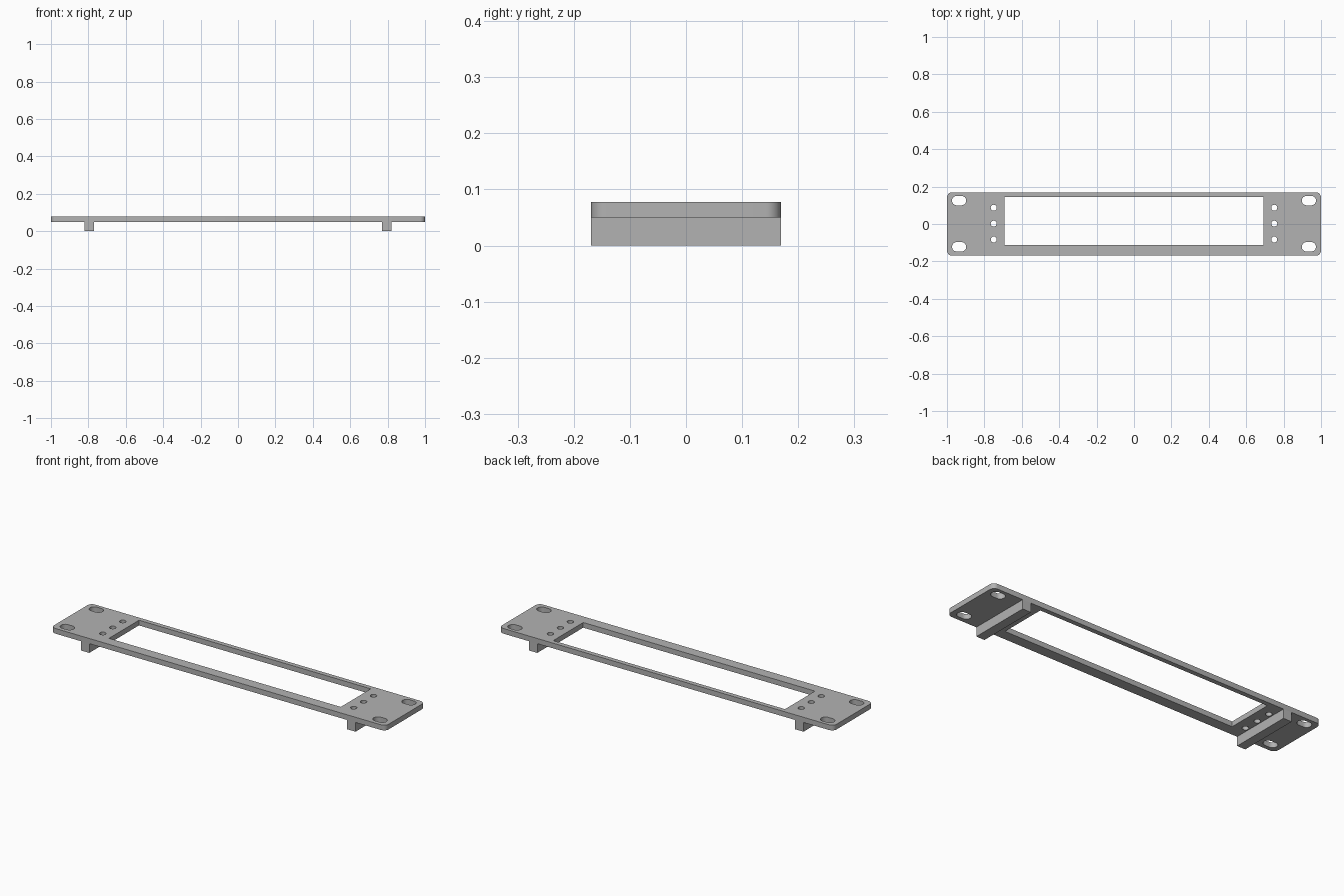
import bpy
from math import cos, sin, pi

cube = bpy.data.objects.get("Cube")
if cube:
    bpy.data.objects.remove(cube)

GREY = (0.45, 0.45, 0.45, 1)
grey = bpy.data.materials.new("plain grey")
grey.use_nodes = True
grey.diffuse_color = GREY
grey.node_tree.nodes["Principled BSDF"].inputs["Base Color"].default_value = GREY

HALF_Y, RIB_TOP, PLATE_TOP = 0.169, 0.05, 0.078


def rounded(cx, cy, hx, hy, r, steps=8):
    """Outline of a rectangle with round corners; slots and circles too."""
    pts = []
    for k, (sx, sy) in enumerate([(1, 1), (-1, 1), (-1, -1), (1, -1)]):
        for i in range(steps + 1):
            a = (k + i / steps) * pi / 2
            p = (cx + sx * (hx - r) + r * cos(a), cy + sy * (hy - r) + r * sin(a))
            if not pts or abs(p[0] - pts[-1][0]) + abs(p[1] - pts[-1][1]) > 1e-5:
                pts.append(p)
    if abs(pts[0][0] - pts[-1][0]) + abs(pts[0][1] - pts[-1][1]) < 1e-5:
        pts.pop()
    return pts


def plate(name, outlines, z0, z1):
    """Solid plate: first outline is the rim, the others are openings."""
    curve = bpy.data.curves.new(name, "CURVE")
    curve.dimensions = "2D"
    curve.fill_mode = "BOTH"
    curve.extrude = (z1 - z0) / 2
    for pts in outlines:
        spline = curve.splines.new("POLY")
        spline.points.add(len(pts) - 1)
        for point, (x, y) in zip(spline.points, pts):
            point.co = (x, y, 0, 1)
        spline.use_cyclic_u = True
    curve.materials.append(grey)
    obj = bpy.data.objects.new(name, curve)
    obj.location.z = (z0 + z1) / 2
    bpy.context.collection.objects.link(obj)
    bpy.ops.object.select_all(action="DESELECT")
    obj.select_set(True)
    bpy.context.view_layer.objects.active = obj
    bpy.ops.object.convert(target="MESH")
    bpy.ops.object.mode_set(mode="EDIT")
    bpy.ops.mesh.select_all(action="SELECT")
    bpy.ops.mesh.remove_doubles(threshold=1e-5)
    bpy.ops.mesh.normals_make_consistent(inside=False)
    bpy.ops.object.mode_set(mode="OBJECT")
    bpy.ops.object.shade_smooth_by_angle(angle=pi / 6)


# Face plate with window, mounting slots and screw holes
outlines = [rounded(0, 0, 1, HALF_Y, 0.027),
            [(-0.693, -0.112), (0.693, -0.112), (0.693, 0.144), (-0.693, 0.144)]]
for side in (-1, 1):
    for y in (-0.122, 0.125):
        outlines.append(rounded(side * 0.935, y, 0.038, 0.025, 0.025))
    for y in (-0.083, 0.002, 0.087):
        outlines.append(rounded(side * 0.75, y, 0.016, 0.016, 0.016))
plate("face_plate", outlines, RIB_TOP, PLATE_TOP)

# Ribs under the plate
for side, name in ((1, "left_rib"), (-1, "right_rib")):
    x0, x1 = sorted((side * 0.771, side * 0.821))
    plate(name, [[(x0, -HALF_Y), (x1, -HALF_Y), (x1, HALF_Y), (x0, HALF_Y)]], 0, RIB_TOP)
